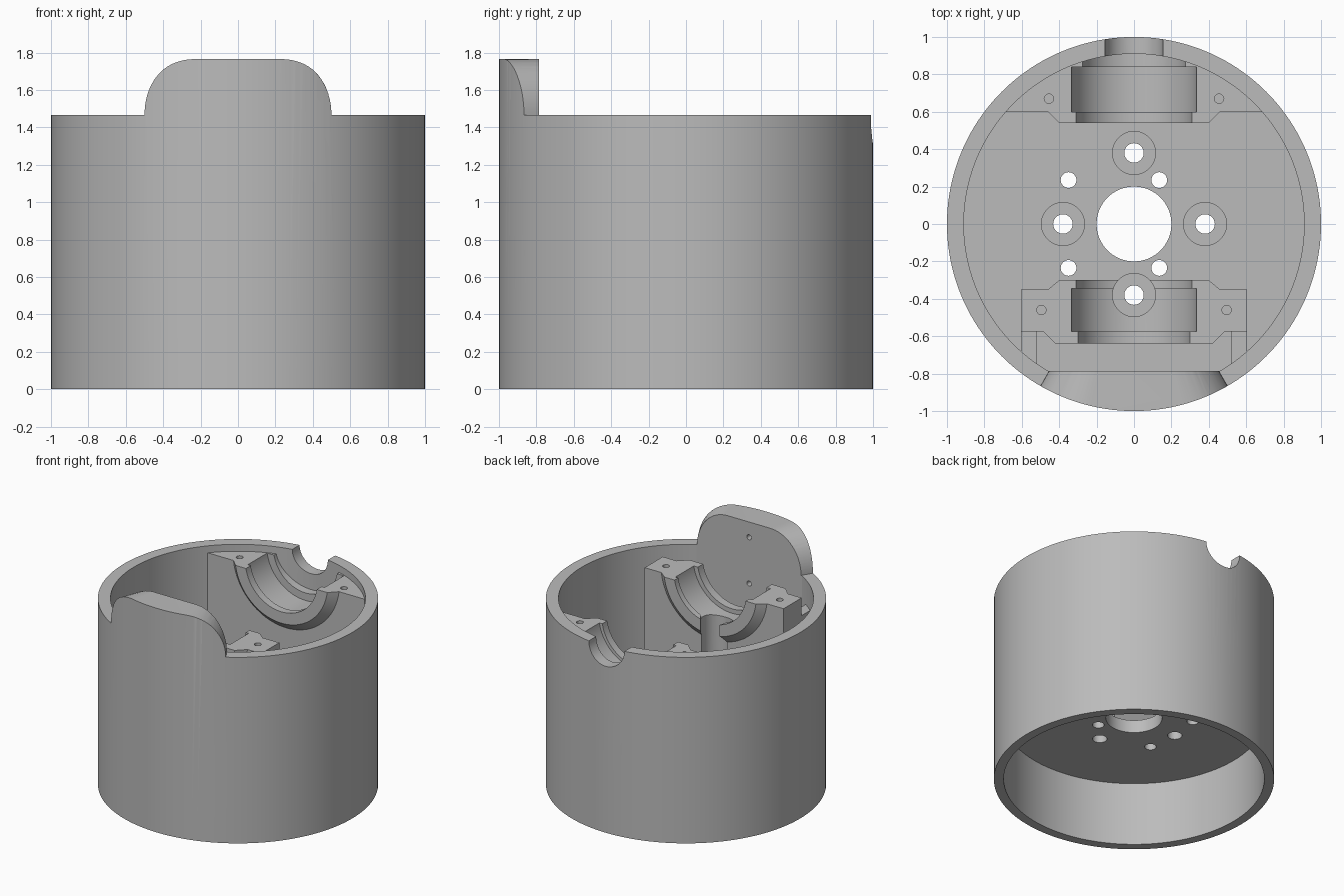
import bpy, bmesh, math
from mathutils import Matrix

if "Cube" in bpy.data.objects:
    bpy.data.objects.remove(bpy.data.objects["Cube"], do_unlink=True)

grey = bpy.data.materials.new("plain grey")
grey.use_nodes = True
colour = (0.5, 0.5, 0.5, 1)
grey.diffuse_color = colour
grey.node_tree.nodes["Principled BSDF"].inputs["Base Color"].default_value = colour

RIM, TOP, FLOOR, SEAT = 1.465, 1.765, 0.6, 1.41
AXIS = RIM


def finish(name, bm):
    bmesh.ops.recalc_face_normals(bm, faces=bm.faces)
    mesh = bpy.data.meshes.new(name)
    bm.to_mesh(mesh)
    bm.free()
    mesh.materials.append(grey)
    obj = bpy.data.objects.new(name, mesh)
    bpy.context.collection.objects.link(obj)
    return obj


def box(name, x0, x1, y0, y1, z0, z1):
    bm = bmesh.new()
    bmesh.ops.create_cube(bm, size=1)
    for v in bm.verts:
        v.co = ((x0 + x1) / 2 + v.co.x * (x1 - x0),
                (y0 + y1) / 2 + v.co.y * (y1 - y0),
                (z0 + z1) / 2 + v.co.z * (z1 - z0))
    return finish(name, bm)


def cylinder(name, r, z0, z1, x=0, y=0, segments=48):
    bm = bmesh.new()
    bmesh.ops.create_cone(bm, cap_ends=True, segments=segments, radius1=r, radius2=r,
                          depth=z1 - z0, matrix=Matrix.Translation((x, y, (z0 + z1) / 2)))
    return finish(name, bm)


def turned(name, profile, z=AXIS, segments=96):
    """Solid turned about a line along y; profile holds (y, radius) pairs."""
    bm = bmesh.new()
    rings = []
    for y, r in profile:
        angles = [2 * math.pi * i / segments for i in range(segments)]
        rings.append([bm.verts.new((r * math.cos(a), y, z + r * math.sin(a))) for a in angles])
    for a, b in zip(rings, rings[1:]):
        for i in range(segments):
            j = (i + 1) % segments
            bm.faces.new((a[i], a[j], b[j], b[i]))
    bm.faces.new(rings[0])
    bm.faces.new(rings[-1])
    return finish(name, bm)


def combine(target, tool, operation="DIFFERENCE"):
    mod = target.modifiers.new("combine", "BOOLEAN")
    mod.operation, mod.solver, mod.object = operation, "EXACT", tool
    bpy.context.view_layer.update()
    result = bpy.data.meshes.new_from_object(
        target.evaluated_get(bpy.context.evaluated_depsgraph_get()))
    target.modifiers.clear()
    target.data = result
    bpy.data.objects.remove(tool, do_unlink=True)


# Raised tab: radial sides and rounded upper corners
bm = bmesh.new()
arc = [(0.237 + 0.34 * math.cos(t), RIM + (TOP - RIM) * math.sin(t))
       for t in [math.pi / 2 * i / 20 for i in range(21)]]
outline = [(0.577, 1.3)] + arc
outline += [(-x, z) for x, z in reversed(outline)]
# keep the tab top above the housing blank so its flat top stays clean
back, front = [[bm.verts.new((x * d, -d, z)) for x, z in outline] for d in (0.7, 1.1)]
bm.faces.new(back)
bm.faces.new(front)
for i in range(len(outline)):
    j = (i + 1) % len(outline)
    bm.faces.new((back[i], back[j], front[j], front[i]))
tab = finish("tab", bm)

# Housing: one solid drum, trimmed above the rim and bored out on both sides
housing = cylinder("housing", 1, 0, TOP, segments=160)
waste = box("waste", -1.2, 1.2, -1.05, 1.2, RIM, TOP + 0.2)
combine(waste, tab)
combine(housing, waste)
bore = cylinder("bore", 0.91, FLOOR, 2, segments=160)
combine(bore, box("tab_back", -1, 1, -1.2, -0.785, 0.2, 2.2))
combine(housing, bore)
combine(housing, cylinder("under_recess", 0.93, -0.1, 0.5, segments=160))

# Rear bearing support
rear = box("rear_support", -0.8, 0.8, 0.6, 1, FLOOR - 0.05, SEAT)
combine(rear, turned("rear_boss", [(0.54, 0.403), (0.6, 0.463), (0.7, 0.463)]), "UNION")
combine(rear, cylinder("rear_limit", 0.95, 0.3, SEAT, segments=160), "INTERSECT")
combine(rear, turned("rear_seat", [(0.5, 0.314), (0.6, 0.314), (0.6, 0.339), (0.84, 0.339),
                                   (0.84, 0.28), (1.1, 0.28)]))

# Front bearing support with a boss on each face
front = box("front_support", -0.605, 0.605, -0.575, -0.35, FLOOR - 0.05, SEAT)
combine(front, turned("front_boss", [(-0.64, 0.423), (-0.575, 0.488), (-0.45, 0.488),
                                     (-0.45, 0.463), (-0.35, 0.463), (-0.3, 0.403)]), "UNION")
combine(front, box("front_trim", -1, 1, -1, 0, SEAT, 2.2))
combine(front, turned("front_seat", [(-0.7, 0.304), (-0.575, 0.304), (-0.575, 0.339),
                                     (-0.345, 0.339), (-0.345, 0.314), (-0.25, 0.314)]))

combine(housing, rear, "UNION")
combine(housing, front, "UNION")

# Low ribs tying the front support to the wall
for side in (-1, 1):
    x0, x1 = sorted((side * 0.52, side * 0.605))
    combine(housing, box("rib", x0, x1, -0.76, -0.57, FLOOR - 0.05, 1.27), "UNION")

# Shaft notch through the rear wall
combine(housing, turned("shaft_notch", [(0.8, 0.155), (1.1, 0.155)]))

# Floor openings: centre hole, four counterbored holes, four small holes
combine(housing, cylinder("centre_hole", 0.2, 0.4, 0.8, segments=64))
for x, y in ((0.38, 0), (-0.38, 0), (0, 0.38), (0, -0.38)):
    combine(housing, cylinder("counterbore", 0.115, FLOOR - 0.04, 1.6, x, y))
    combine(housing, cylinder("bolt_hole", 0.052, 0.4, 0.8, x, y, 32))
for x in (-0.35, 0.135):
    for y in (-0.235, 0.235):
        combine(housing, cylinder("small_hole", 0.042, 0.4, 0.8, x, y, 32))

# Screw holes in the support tops and the tab
for side in (-1, 1):
    for x, y in ((0.455, 0.67), (0.495, -0.46)):
        combine(housing, cylinder("screw_hole", 0.025, 1.15, 1.6, side * x, y, 24))
for z in (1.28, 1.645):
    combine(housing, turned("tab_hole", [(-0.9, 0.02), (-0.7, 0.02)], z, 24))

# Smooth curved walls, sharp edges
housing.select_set(True)
bpy.context.view_layer.objects.active = housing
bpy.ops.object.shade_smooth_by_angle(angle=math.radians(25))
